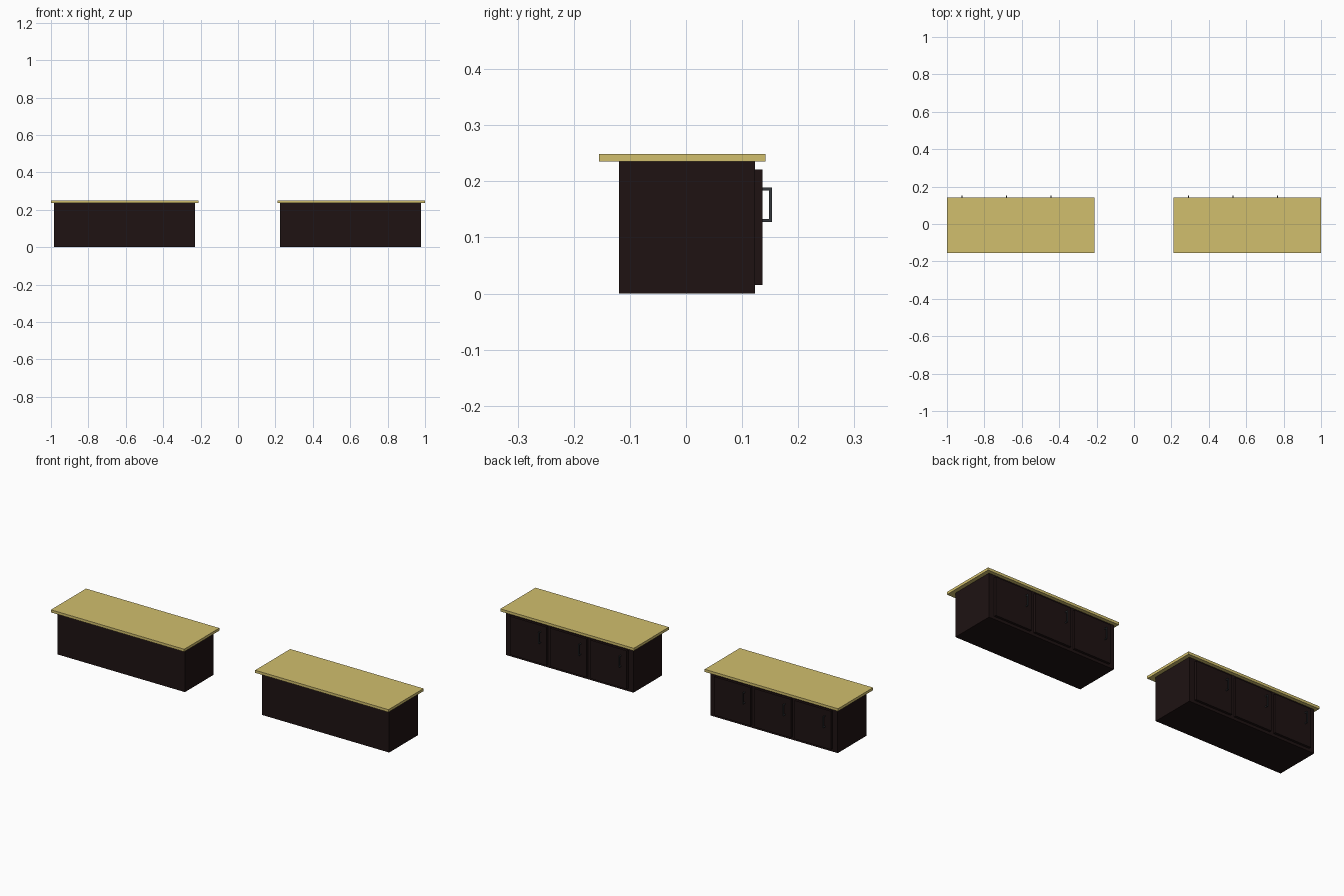
import bpy, bmesh
from mathutils import Matrix, Vector

if "Cube" in bpy.data.objects:
    bpy.data.objects.remove(bpy.data.objects["Cube"])


def material(name, rgb):
    m = bpy.data.materials.new(name)
    m.diffuse_color = (*rgb, 1)
    m.use_nodes = True
    m.node_tree.nodes["Principled BSDF"].inputs["Base Color"].default_value = m.diffuse_color
    return m


WOOD = material("dark_wood", (0.013, 0.006, 0.006))
TOP = material("pale_stone", (0.64, 0.52, 0.155))
METAL = material("dark_metal", (0.035, 0.04, 0.045))


def boxes(name, mat, spans):
    """One object made of boxes given as (x0, x1, y0, y1, z0, z1)."""
    bm = bmesh.new()
    for x0, x1, y0, y1, z0, z1 in spans:
        size = Vector((x1 - x0, y1 - y0, z1 - z0))
        mid = Vector((x0 + x1, y0 + y1, z0 + z1)) / 2
        bmesh.ops.create_cube(bm, size=1, matrix=Matrix.Translation(mid) @ Matrix.Diagonal((*size, 1)))
    me = bpy.data.meshes.new(name)
    bm.to_mesh(me)
    bm.free()
    me.materials.append(mat)
    ob = bpy.data.objects.new(name, me)
    bpy.context.collection.objects.link(ob)
    return ob


PITCH, DOOR_W, BAR = 0.238, 0.216, 0.005

for side, cx in (("left", -0.608), ("right", 0.602)):
    # carcass and overhanging countertop
    boxes(side + "_cabinet_body", WOOD, [(cx - 0.377, cx + 0.377, -0.119, 0.123, 0, 0.235)])
    boxes(side + "_countertop", TOP, [(cx - 0.392, cx + 0.398, -0.155, 0.142, 0.235, 0.249)])
    for i in range(3):
        # door on the +y face
        dx = cx + (i - 1) * PITCH
        boxes(f"{side}_door_{i + 1}", WOOD,
              [(dx - DOOR_W / 2, dx + DOOR_W / 2, 0.123, 0.136, 0.015, 0.221)])
        # bracket handle: grip and two posts
        hx = dx - 0.073
        a, b = hx - BAR / 2, hx + BAR / 2
        boxes(f"{side}_handle_{i + 1}", METAL, [
            (a, b, 0.153 - BAR, 0.153, 0.128, 0.189),
            (a, b, 0.136, 0.153 - BAR, 0.128, 0.128 + BAR),
            (a, b, 0.136, 0.153 - BAR, 0.189 - BAR, 0.189)])
